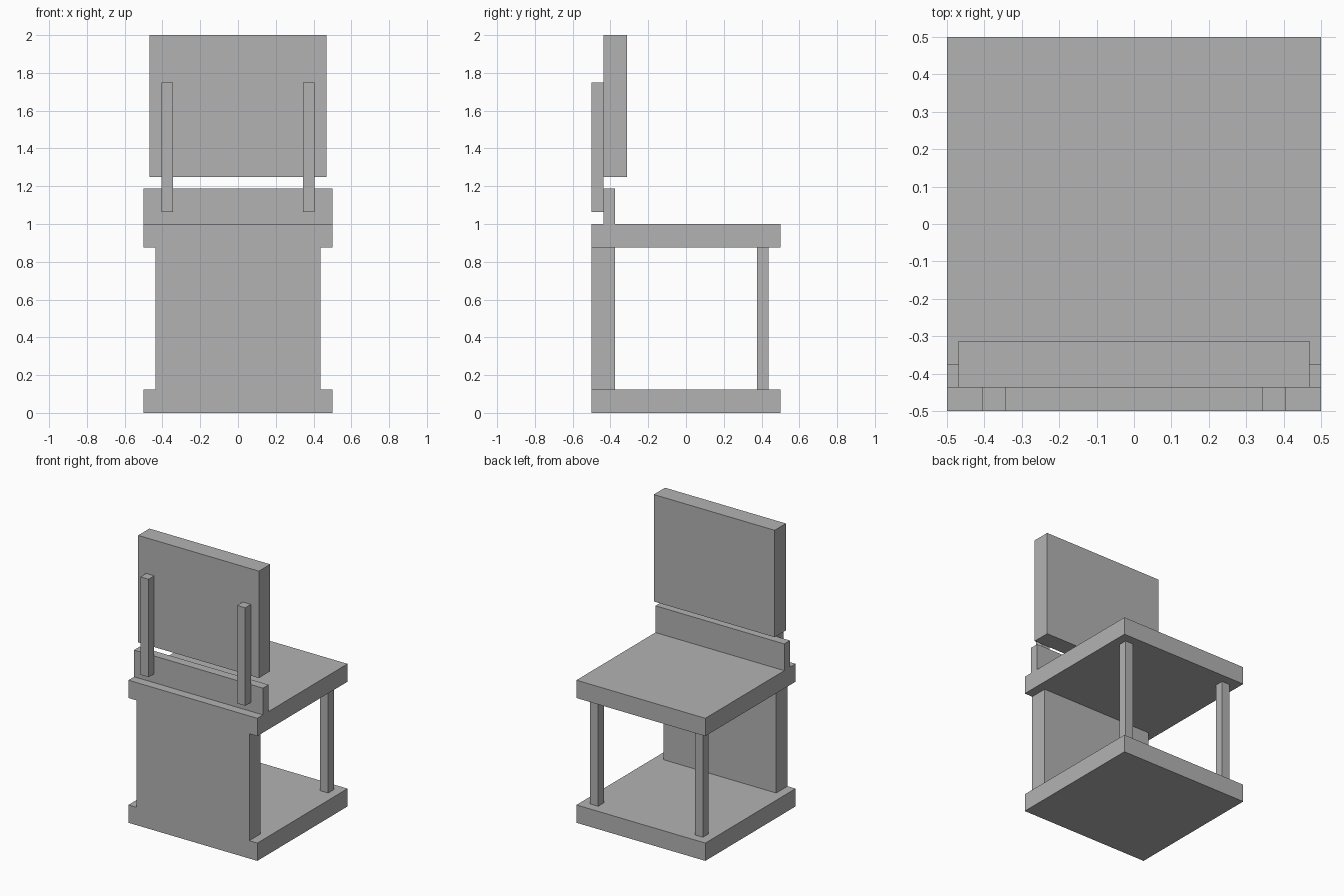
import bpy

default = bpy.data.objects.get("Cube")
if default:
    bpy.data.objects.remove(default, do_unlink=True)

# Single plain grey material
grey = bpy.data.materials.new("plain_grey")
grey.use_nodes = True
COLOUR = (0.45, 0.45, 0.45, 1)
grey.diffuse_color = COLOUR
for node in grey.node_tree.nodes:
    if node.type == 'BSDF_PRINCIPLED':
        node.inputs["Base Color"].default_value = COLOUR

U = 1 / 32  # the chair is laid out on a grid of this step


def box(name, x, y, z):
    """Flat-sided box from (min, max) ranges in grid steps."""
    lo, hi = zip(x, y, z)
    bpy.ops.mesh.primitive_cube_add(
        size=1, location=[(a + b) / 2 * U for a, b in zip(lo, hi)])
    obj = bpy.context.object
    obj.name = obj.data.name = name
    obj.scale = [(b - a) * U for a, b in zip(lo, hi)]
    bpy.ops.object.transform_apply(location=False, rotation=False, scale=True)
    obj.data.materials.append(grey)
    return obj


def box_pair(name, x, y, z):
    """The same box on both sides of the centre line."""
    box("left_" + name, x, y, z)
    box("right_" + name, (-x[1], -x[0]), y, z)


# Base slab, support panel, legs and seat
box("base", (-16, 16), (-16, 16), (0, 4))
box("support_panel", (-14, 14), (-16, -12), (4, 28))
box_pair("leg", (12, 14), (12, 14), (4, 28))
box("seat", (-16, 16), (-16, 16), (28, 32))

# Low rail, posts and backrest
box("back_rail", (-16, 16), (-14, -12), (32, 38))
box_pair("back_post", (11, 13), (-16, -14), (34, 56))
box("backrest", (-15, 15), (-14, -10), (40, 64))
